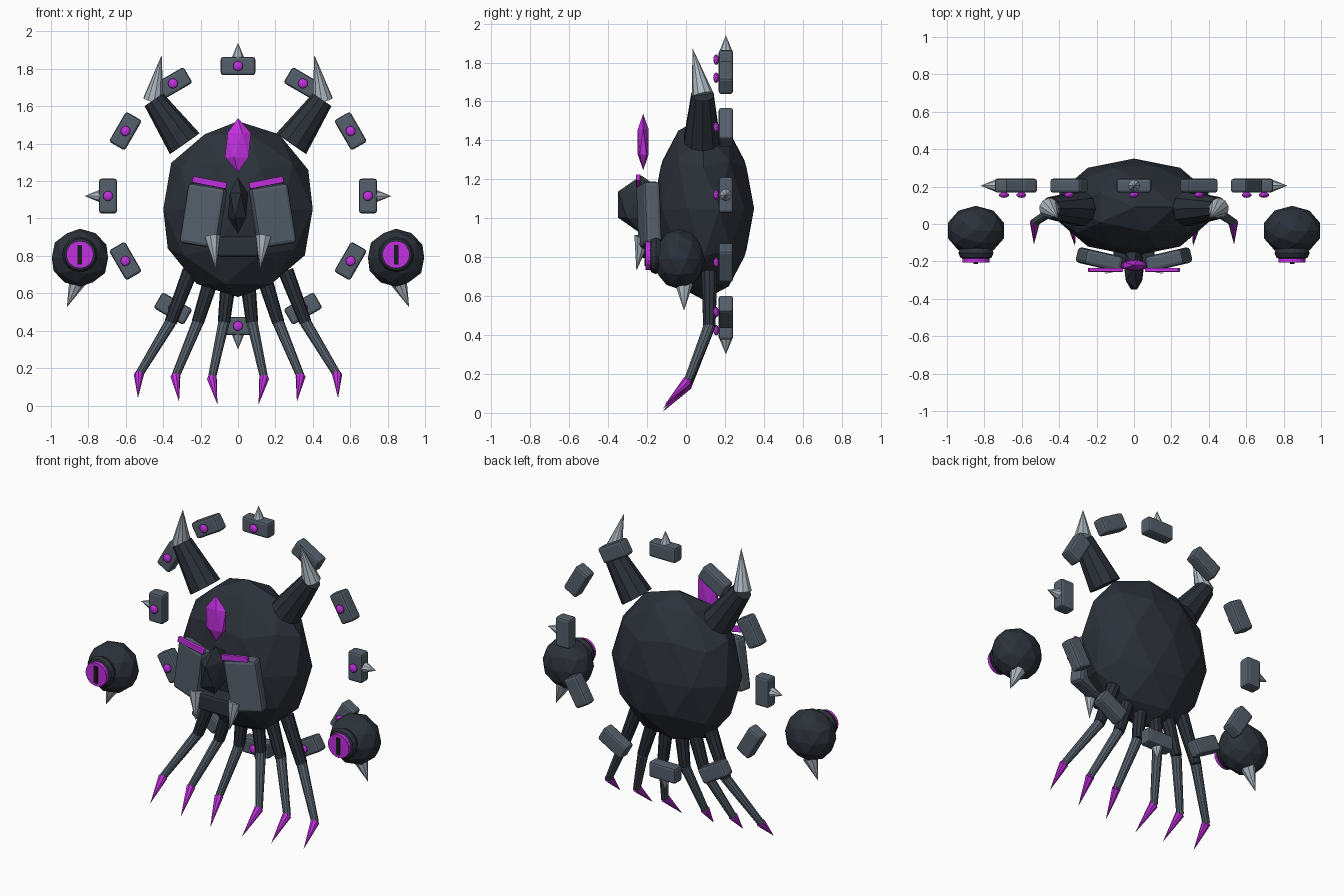
import bpy
from math import radians, sin, cos, pi
from mathutils import Vector

if "Cube" in bpy.data.objects:
    bpy.data.objects.remove(bpy.data.objects["Cube"])


def material(name, rgb):
    m = bpy.data.materials.new(name)
    m.diffuse_color = (*rgb, 1)
    m.use_nodes = True
    m.node_tree.nodes["Principled BSDF"].inputs["Base Color"].default_value = m.diffuse_color
    return m


DARK = material("dark_shell", (0.025, 0.031, 0.042))
SLATE = material("slate_plate", (0.09, 0.115, 0.145))
BONE = material("pale_horn", (0.42, 0.48, 0.54))
VIOLET = material("violet_glow", (0.55, 0.03, 0.75))
BLACK = material("pupil_black", (0.01, 0.01, 0.015))


def finish(name, mat):
    o = bpy.context.object
    o.name = name
    o.data.materials.append(mat)
    return o


def ico(name, loc, radii, mat, sub=2):
    bpy.ops.mesh.primitive_ico_sphere_add(subdivisions=sub, radius=1, location=loc)
    bpy.context.object.scale = radii
    return finish(name, mat)


def rod(name, a, b, r1, r2, mat, sides=10):
    # tapered cylinder or cone running from point a to point b
    a, b = Vector(a), Vector(b)
    d = b - a
    bpy.ops.mesh.primitive_cone_add(vertices=sides, radius1=r1, radius2=r2, depth=d.length,
                                    location=(a + b) / 2,
                                    rotation=d.to_track_quat('Z', 'Y').to_euler())
    return finish(name, mat)


def box(name, loc, size, mat, rot=(0, 0, 0), bevel=0.0):
    bpy.ops.mesh.primitive_cube_add(size=1, location=loc, rotation=rot)
    o = finish(name, mat)
    o.scale = size
    bpy.ops.object.transform_apply(location=False, rotation=False, scale=True)
    if bevel:
        m = o.modifiers.new("bevel", 'BEVEL')
        m.width, m.segments = bevel, 2
    return o


# body, forehead gem, nose and jaw
ico("body", (0, 0.09, 1.05), (0.42, 0.26, 0.47), DARK)
ico("forehead_gem", (0, -0.22, 1.392), (0.078, 0.033, 0.145), VIOLET, 1)
ico("nose_ridge", (0, -0.23, 1.07), (0.06, 0.14, 0.15), DARK, 1)
box("jaw", (0, -0.175, 0.85), (0.22, 0.13, 0.11), DARK, bevel=0.015)

# leg paths for one side: hip, knee, ankle, claw tip
LEGS = [
    [(0.05, 0.12, 0.68), (0.075, 0.12, 0.445), (0.14, 0.01, 0.145), (0.11, -0.12, 0.005)],
    [(0.135, 0.12, 0.70), (0.215, 0.12, 0.445), (0.335, 0.01, 0.155), (0.315, -0.12, 0.02)],
    [(0.255, 0.12, 0.72), (0.36, 0.12, 0.445), (0.53, 0.01, 0.165), (0.535, -0.11, 0.04)],
]

for s, side in ((-1, "left"), (1, "right")):
    # horns
    rod(f"{side}_horn_base", (s * 0.285, 0.082, 1.40), (s * 0.45, 0.085, 1.635), 0.097, 0.06, DARK)
    rod(f"{side}_horn_tip", (s * 0.452, 0.085, 1.635), (s * 0.408, 0.033, 1.875), 0.056, 0, BONE)

    # cheek plate, brow and fang
    box(f"{side}_cheek_plate", (s * 0.185, -0.19, 1.015), (0.205, 0.085, 0.325), SLATE,
        (0, radians(-9 * s), radians(13 * s)), 0.02)
    box(f"{side}_brow", (s * 0.152, -0.245, 1.192), (0.185, 0.022, 0.035), VIOLET,
        (0, radians(-11 * s), 0), 0.004)
    rod(f"{side}_fang", (s * 0.138, -0.222, 0.905), (s * 0.118, -0.255, 0.73), 0.045, 0, BONE, 8)

    # floating eye orb
    x = s * 0.845
    ico(f"{side}_orb", (x, -0.035, 0.79), (0.158, 0.132, 0.155), DARK)
    bpy.ops.mesh.primitive_torus_add(location=(x, -0.155, 0.807), rotation=(pi / 2, 0, 0),
                                     major_radius=0.06, minor_radius=0.034,
                                     major_segments=16, minor_segments=8)
    finish(f"{side}_eye_socket", DARK)
    rod(f"{side}_iris", (x, -0.15, 0.807), (x, -0.207, 0.807), 0.073, 0.073, VIOLET, 20)
    box(f"{side}_pupil", (x, -0.207, 0.807), (0.024, 0.012, 0.105), BLACK)
    rod(f"{side}_orb_spike", (s * 0.86, -0.01, 0.66), (s * 0.915, -0.01, 0.525), 0.045, 0, BONE, 8)

    # three jointed legs
    for i, (hip, knee, ankle, tip) in enumerate(LEGS, 1):
        pts = [(s * p[0], p[1], p[2]) for p in (hip, knee, ankle, tip)]
        rod(f"{side}_upper_leg_{i}", pts[0], pts[1], 0.042, 0.033, DARK)
        rod(f"{side}_lower_leg_{i}", pts[1], pts[2], 0.031, 0.022, SLATE)
        rod(f"{side}_claw_{i}", pts[2], pts[3], 0.027, 0, VIOLET, 8)
        ico(f"{side}_ankle_{i}", pts[2], (0.023,) * 3, VIOLET, 1)

# halo of twelve blocks with studs, and spikes on every third one
R, CY, CZ = 0.695, 0.205, 1.12
for k in range(12):
    a = k * pi / 6
    dx, dz = sin(a), cos(a)
    box(f"halo_block_{k}", (R * dx, CY, CZ + R * dz), (0.185, 0.075, 0.098), SLATE, (0, a, 0), 0.014)
    ico(f"halo_stud_{k}", (R * dx, 0.155, CZ + R * dz), (0.027, 0.015, 0.027), VIOLET)
    if k % 3 == 0:
        rod(f"halo_spike_{k}", (0.735 * dx, CY, CZ + 0.735 * dz),
            (0.82 * dx, CY, CZ + 0.82 * dz), 0.035, 0, BONE, 8)
